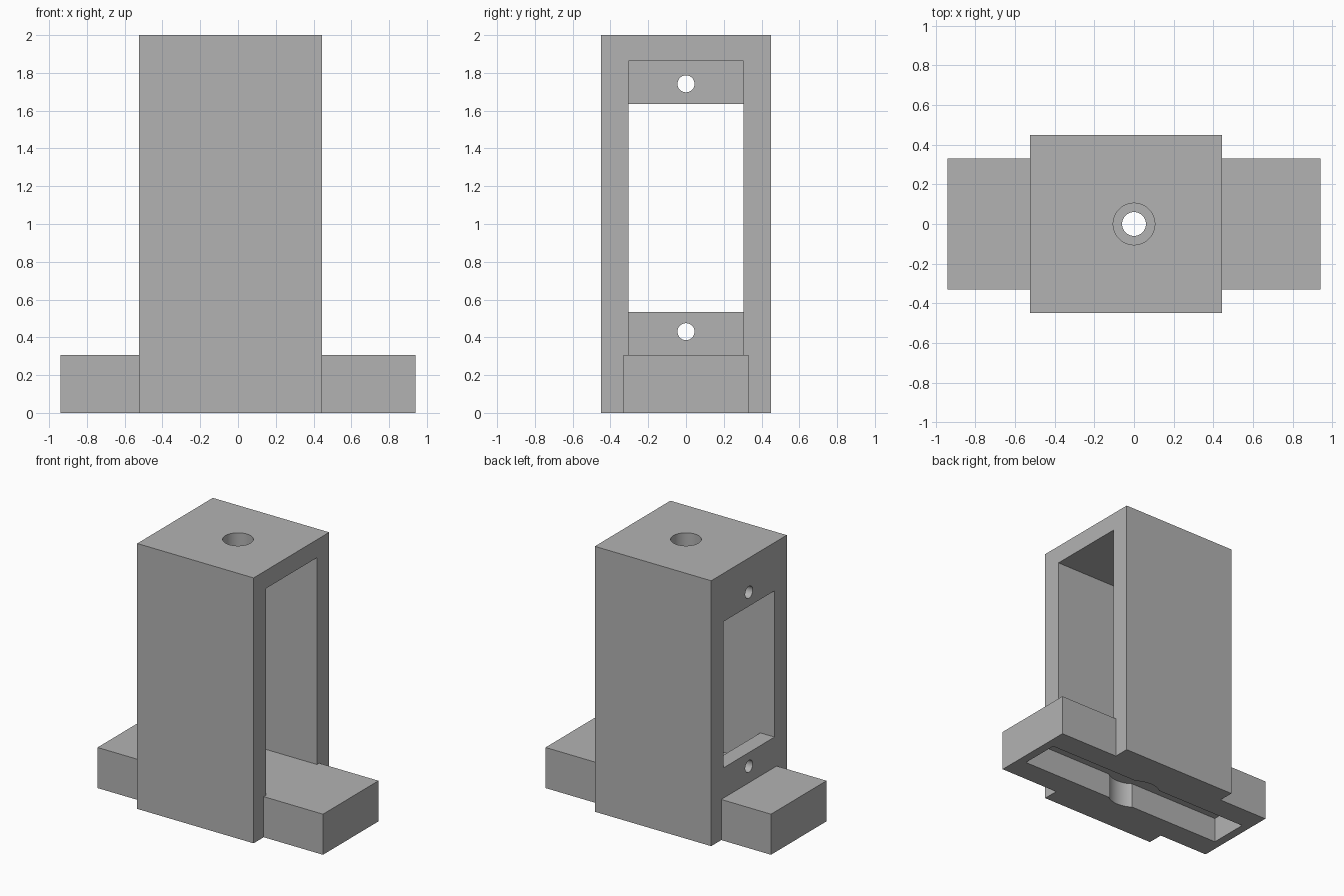
import bpy
import math

if "Cube" in bpy.data.objects:
    bpy.data.objects.remove(bpy.data.objects["Cube"])

grey = bpy.data.materials.new("plain_grey")
grey.diffuse_color = (0.45, 0.45, 0.45, 1)
grey.use_nodes = True
grey.node_tree.nodes["Principled BSDF"].inputs["Base Color"].default_value = grey.diffuse_color


def box(name, x, y, z):
    """Box from (min, max) ranges on each axis."""
    bpy.ops.mesh.primitive_cube_add(
        size=1, location=[(a + b) / 2 for a, b in (x, y, z)])
    ob = bpy.context.object
    ob.name = name
    ob.scale = [b - a for a, b in (x, y, z)]
    bpy.ops.object.transform_apply(location=True, rotation=True, scale=True)
    ob.data.materials.append(grey)
    return ob


def rod(name, radius, length, centre, along_x=False):
    """Cylinder along z, or along x."""
    bpy.ops.mesh.primitive_cylinder_add(
        vertices=64, radius=radius, depth=length, location=centre,
        rotation=(0, math.pi / 2 if along_x else 0, 0))
    ob = bpy.context.object
    ob.name = name
    bpy.ops.object.transform_apply(location=True, rotation=True, scale=True)
    ob.data.materials.append(grey)
    return ob


def combine(target, tool, operation):
    """Apply a boolean and remove the tool."""
    tool.hide_render = True
    bpy.context.view_layer.objects.active = target
    mod = target.modifiers.new("bool", 'BOOLEAN')
    mod.operation = operation
    mod.solver = 'EXACT'
    mod.object = tool
    bpy.ops.object.modifier_apply(modifier=mod.name)
    bpy.data.objects.remove(tool, do_unlink=True)


FLOOR = 0.306

# Upright housing, open on +x, with a framed window in the -x wall
housing = box("bracket_housing", (-0.525, 0.445), (-0.45, 0.45), (0, 2))
combine(housing, box("cavity", (-0.407, 1), (-0.304, 0.304), (0.25, 1.864)), 'DIFFERENCE')
combine(housing, box("window", (-1, 0), (-0.304, 0.304), (0.534, 1.636)), 'DIFFERENCE')

# Screw holes above and below the window
for z in (0.43, 1.742):
    combine(housing, rod("screw_hole", 0.045, 0.5, (-0.5, 0, z), True), 'DIFFERENCE')

# Hole in the roof
combine(housing, rod("roof_hole", 0.105, 0.6, (0, 0, 2)), 'DIFFERENCE')

# Base bar, which also forms the cavity floor
combine(housing, box("base", (-0.94, 0.94), (-0.33, 0.33), (0, FLOOR)), 'UNION')

# Underside slot with round hub pocket and through hole
combine(housing, box("slot", (-0.875, 0.875), (-0.15, 0.15), (-0.2, 0.19)), 'DIFFERENCE')
combine(housing, rod("hub_pocket", 0.185, 0.39, (0, 0, -0.005)), 'DIFFERENCE')
combine(housing, rod("base_hole", 0.06, 0.4, (0, 0, 0.25)), 'DIFFERENCE')

# Smooth bores, crisp edges
bpy.ops.object.select_all(action='DESELECT')
housing.select_set(True)
bpy.context.view_layer.objects.active = housing
bpy.ops.object.shade_smooth_by_angle(angle=math.radians(30))
